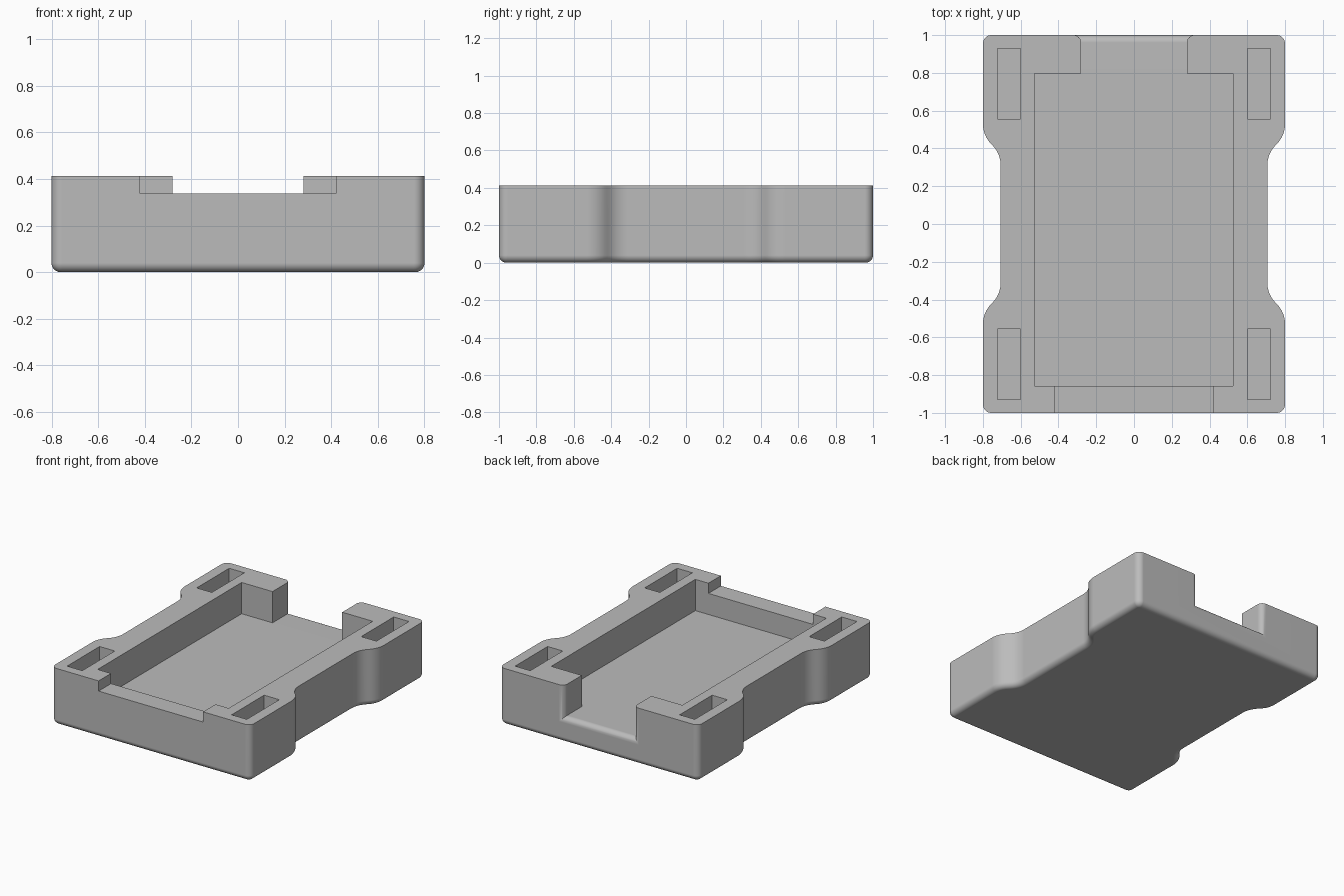
import bpy, bmesh, math

if "Cube" in bpy.data.objects:
    bpy.data.objects.remove(bpy.data.objects["Cube"])

HEIGHT, FLOOR, FILLET = 0.412, 0.185, 0.04


def arc(cx, cy, r, a0, a1, n):
    steps = [math.radians(a0 + (a1 - a0) * i / n) for i in range(n + 1)]
    return [(cx + r * math.cos(a), cy + r * math.sin(a)) for a in steps]


def outline(d):
    """Waisted plan outline, moved inwards by d, counter-clockwise."""
    q = arc(0.856, 0.311, 0.15 + d, 180, 135, 8)      # concave waist curve
    q += arc(0.65, 0.53, 0.15 - d, -45, 0, 8)         # convex shoulder curve
    q += arc(0.755, 0.955, 0.045 - d, 0, 90, 8)       # rounded corner
    left = [(-x, y) for x, y in reversed(q)]
    half = q + left
    return half + [(-x, -y) for x, y in half]


def loft(name, rings):
    """Closed solid through rings of equal point count."""
    bm = bmesh.new()
    vs = [[bm.verts.new(p) for p in ring] for ring in rings]
    n = len(vs[0])
    for a, b in zip(vs, vs[1:]):
        for i in range(n):
            bm.faces.new((a[i], a[(i + 1) % n], b[(i + 1) % n], b[i]))
    bm.faces.new(list(reversed(vs[0])))
    bm.faces.new(vs[-1])
    bmesh.ops.recalc_face_normals(bm, faces=bm.faces)
    mesh = bpy.data.meshes.new(name)
    bm.to_mesh(mesh)
    bm.free()
    obj = bpy.data.objects.new(name, mesh)
    bpy.context.collection.objects.link(obj)
    return obj


def box(name, x0, x1, y0, y1, z0, z1=0.6):
    return loft(name, [[(x0, y0, z), (x1, y0, z), (x1, y1, z), (x0, y1, z)]
                       for z in (z0, z1)])


# Tray body with a rounded bottom edge
rings = []
for i in range(9):
    t = math.pi / 2 * i / 8
    rings.append([(x, y, FILLET * (1 - math.sin(t)))
                  for x, y in outline(FILLET * (1 - math.cos(t)))])
rings.reverse()
rings = [[(x, y, 0 if k == 0 else p) for x, y, p in r] for k, r in enumerate(rings)]
rings.append([(x, y, HEIGHT) for x, y in outline(0)])
tray = loft("tray_body", rings)

# Main pocket, front step and corner slots
cutters = [box("pocket_cutter", -0.528, 0.525, -0.857, 0.796, FLOOR),
           box("front_step_cutter", -0.42, 0.42, -1.1, -0.8, 0.338)]
for sx in (-1, 1):
    for sy in (-1, 1):
        xs, ys = sorted((sx * 0.6, sx * 0.722)), sorted((sy * 0.557, sy * 0.93))
        cutters.append(box("slot_cutter", *xs, *ys, FLOOR))

# Rear opening with rounded sides and sill
sections = [(0.7, 0)]
for i in range(9):
    t = math.pi / 2 * i / 8
    sections.append((0.96 + FILLET * math.sin(t), FILLET * (1 - math.cos(t))))
sections.append((1.1, FILLET))
cutters.append(loft("rear_opening_cutter", [
    [(-0.28 - f, y, FLOOR - f), (0.28 + f, y, FLOOR - f),
     (0.28 + f, y, 0.6), (-0.28 - f, y, 0.6)] for y, f in sections]))

bpy.context.view_layer.objects.active = tray
tray.select_set(True)
for c in cutters:
    c.hide_render = True
    m = tray.modifiers.new("cut", 'BOOLEAN')
    m.operation, m.solver, m.object = 'DIFFERENCE', 'EXACT', c
    bpy.ops.object.modifier_apply(modifier=m.name)
for c in cutters:
    bpy.data.objects.remove(c)

# Plain grey finish
grey = bpy.data.materials.new("grey")
grey.diffuse_color = (0.5, 0.5, 0.5, 1)
grey.use_nodes = True
grey.node_tree.nodes["Principled BSDF"].inputs["Base Color"].default_value = grey.diffuse_color
tray.data.materials.clear()
tray.data.materials.append(grey)

bpy.ops.object.shade_smooth_by_angle(angle=math.radians(30))
wn = tray.modifiers.new("even_shading", 'WEIGHTED_NORMAL')
wn.keep_sharp = True
